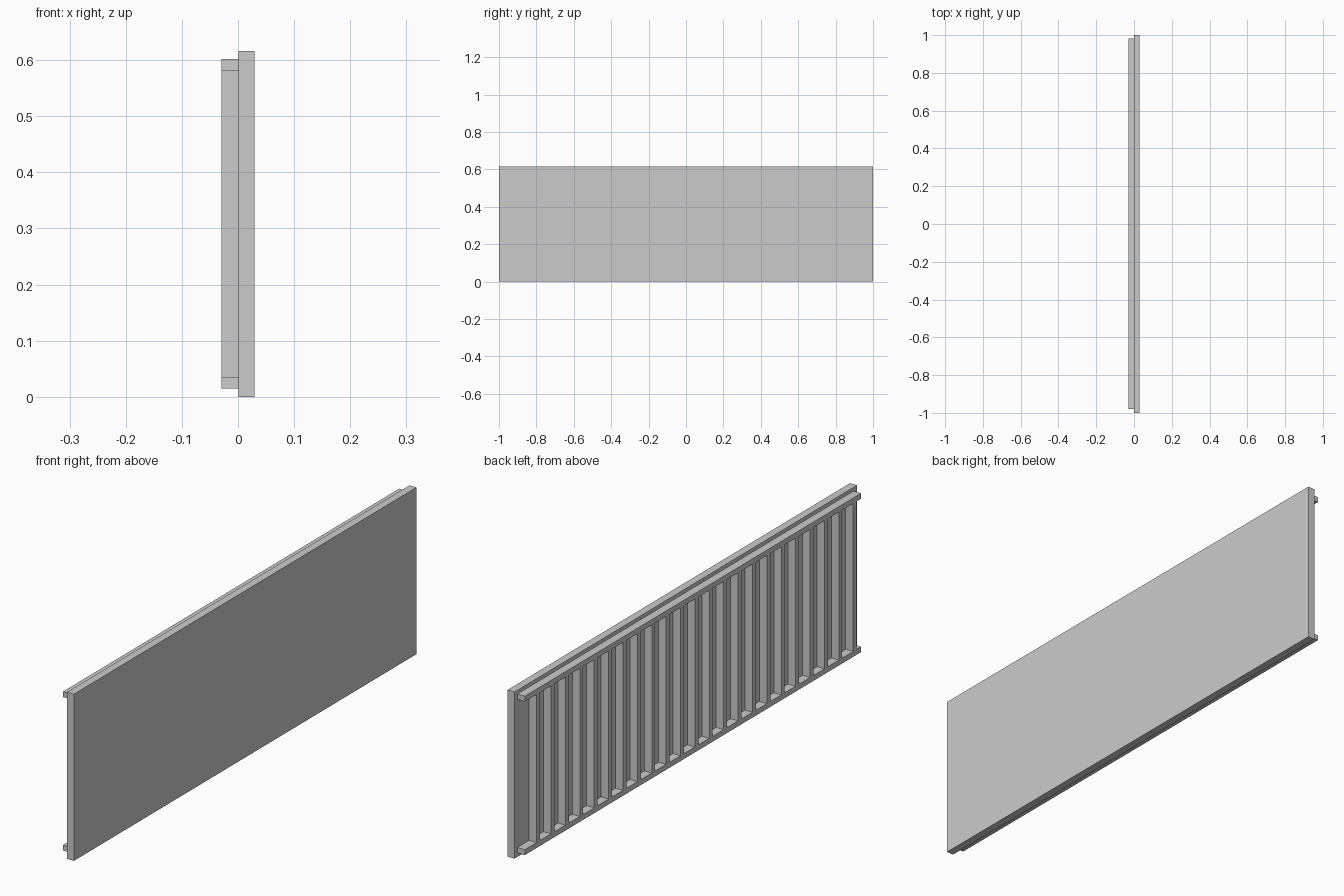
import bpy

cube = bpy.data.objects.get("Cube")
if cube:
    bpy.data.objects.remove(cube, do_unlink=True)

# Single plain grey
grey = bpy.data.materials.new("plain_grey")
grey.use_nodes = True
colour = (0.6, 0.6, 0.6, 1)
grey.diffuse_color = colour
grey.node_tree.nodes["Principled BSDF"].inputs["Base Color"].default_value = colour


def box(name, xs, ys, zs):
    """Box spanning the given (low, high) ranges."""
    spans = (xs, ys, zs)
    bpy.ops.mesh.primitive_cube_add(size=1, location=[(a + b) / 2 for a, b in spans])
    ob = bpy.context.object
    ob.name = name
    ob.scale = [b - a for a, b in spans]
    bpy.ops.object.transform_apply(location=False, rotation=False, scale=True)
    ob.data.materials.append(grey)
    return ob


BACK, JOINT, FACE = -0.0295, 0.001, 0.0295
RAIL_Y = (-0.98, 0.983)

# Flat front panel
box("panel", (JOINT, FACE), (-1, 1), (0, 0.616))

# Long rails behind the panel
box("bottom_rail", (BACK, JOINT), RAIL_Y, (0.015, 0.035))
box("top_rail", (BACK, JOINT), RAIL_Y, (0.582, 0.602))

# Row of upright slats between the rails
SLAT_COUNT, PITCH, WIDTH = 23, 0.084, 0.02
slat = box("slats", (BACK, JOINT), (-0.954, -0.954 + WIDTH), (0.035, 0.582))
array = slat.modifiers.new("repeat", 'ARRAY')
array.count = SLAT_COUNT
array.use_relative_offset = False
array.use_constant_offset = True
array.constant_offset_displace = (0, PITCH, 0)
